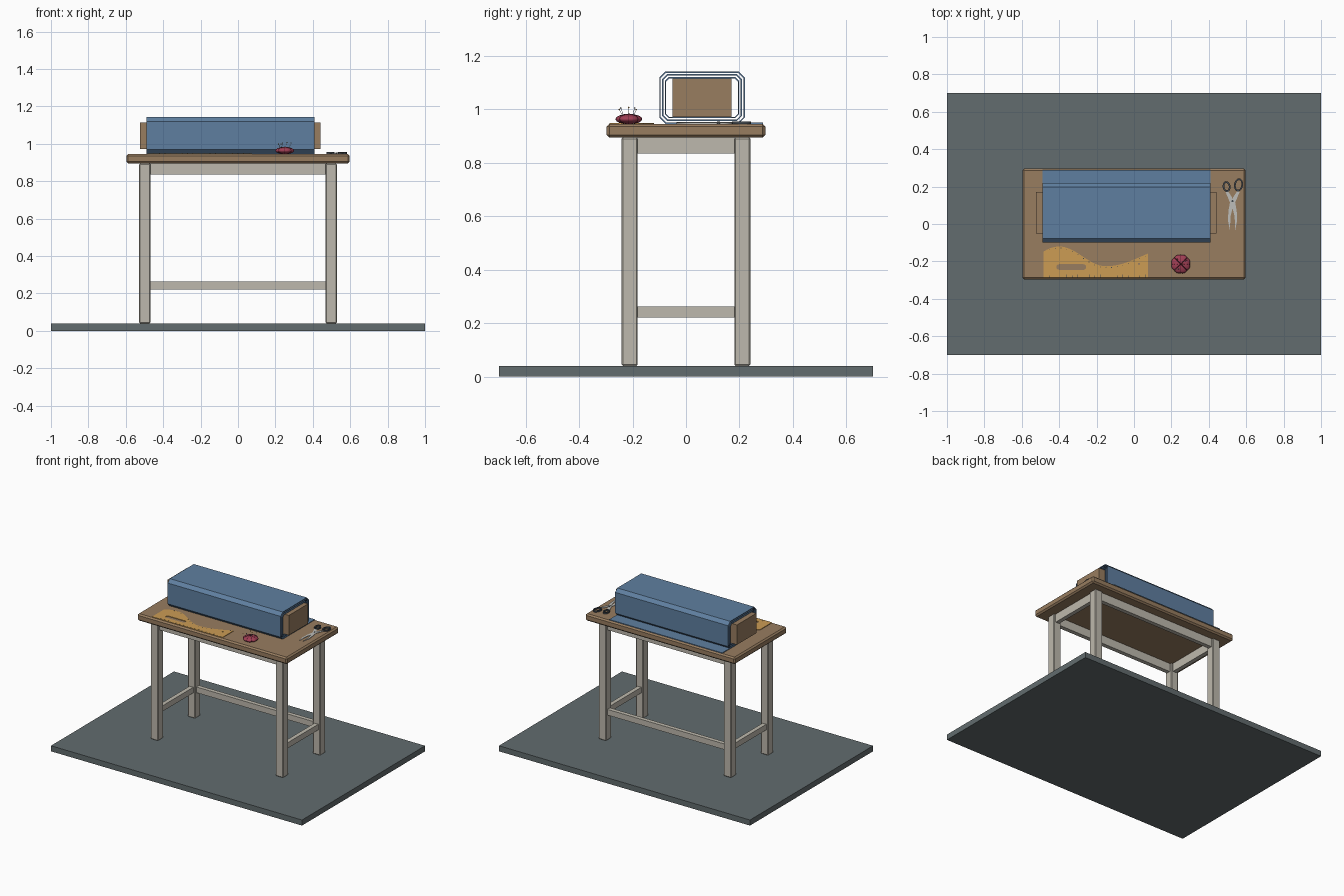
import bpy
import bmesh
from math import cos, sin, pi
from mathutils import Matrix, Vector

cube = bpy.data.objects.get("Cube")
if cube:
    bpy.data.objects.remove(cube, do_unlink=True)


def material(name, r, g, b):
    def lin(v):
        v /= 255
        return v / 12.92 if v <= 0.04045 else ((v + 0.055) / 1.055) ** 2.4
    m = bpy.data.materials.new(name)
    col = (lin(r), lin(g), lin(b), 1)
    m.use_nodes = True
    m.diffuse_color = col
    node = next(n for n in m.node_tree.nodes if n.type == 'BSDF_PRINCIPLED')
    node.inputs["Base Color"].default_value = col
    return m


SLATE = material("slate floor", 98, 108, 110)
WOOD = material("brown wood", 152, 125, 96)
PAINT = material("pale paint", 190, 185, 173)
BLUE = material("blue cloth", 95, 127, 160)
AMBER = material("amber plastic", 204, 156, 84)
RED = material("crimson cloth", 160, 62, 84)
WINE = material("dark red thread", 90, 32, 46)
DARK = material("dark grey", 66, 72, 78)
STEEL = material("steel", 190, 190, 186)
TOP = 0.945


def add(name, mesh, mat):
    mesh.materials.clear()
    mesh.materials.append(mat)
    ob = bpy.data.objects.new(name, mesh)
    bpy.context.collection.objects.link(ob)
    return ob


def from_bmesh(name, bm, mat):
    bmesh.ops.recalc_face_normals(bm, faces=bm.faces)
    mesh = bpy.data.meshes.new(name)
    bm.to_mesh(mesh)
    bm.free()
    return add(name, mesh, mat)


def box(name, x, y, z, mat, bevel=0):
    """Box from (min, max) ranges."""
    bm = bmesh.new()
    ranges = (x, y, z)
    mid = Vector([(a + b) / 2 for a, b in ranges])
    size = [b - a for a, b in ranges]
    bmesh.ops.create_cube(bm, size=1, matrix=Matrix.Translation(mid) @ Matrix.Diagonal((*size, 1)))
    ob = from_bmesh(name, bm, mat)
    if bevel:
        mod = ob.modifiers.new("edge", 'BEVEL')
        mod.width, mod.segments = bevel, 1
    return ob


def curve_mesh(name, loops, mat, cyclic, **settings):
    """Turn poly splines into a mesh object."""
    cu = bpy.data.curves.new(name, 'CURVE')
    for key, value in settings.items():
        setattr(cu, key, value)
    for pts in loops:
        sp = cu.splines.new('POLY')
        sp.points.add(len(pts) - 1)
        for p, co in zip(sp.points, pts):
            p.co = (*co, 1)
        sp.use_cyclic_u = cyclic
    tmp = bpy.data.objects.new(name + " path", cu)
    bpy.context.collection.objects.link(tmp)
    dep = bpy.context.evaluated_depsgraph_get()
    mesh = bpy.data.meshes.new_from_object(tmp.evaluated_get(dep))
    bpy.data.objects.remove(tmp, do_unlink=True)
    return add(name, mesh, mat)


def plate(name, loops, z, thick, mat):
    """Flat outline with holes, lying at height z."""
    flat = [[(x, y, 0) for x, y in pts] for pts in loops]
    ob = curve_mesh(name, flat, mat, True, dimensions='2D', fill_mode='BOTH', extrude=thick / 2)
    ob.location.z = z + thick / 2
    return ob


def tubes(name, paths, radius, mat):
    return curve_mesh(name, paths, mat, False, dimensions='3D', bevel_depth=radius,
                      bevel_resolution=1, use_fill_caps=True)


def ellipse(cx, cy, rx, ry, n=20, turn=0):
    out = []
    for i in range(n):
        a = 2 * pi * i / n
        x, y = rx * cos(a), ry * sin(a)
        out.append((cx + x * cos(turn) - y * sin(turn), cy + x * sin(turn) + y * cos(turn)))
    return out


def balls(name, centres, radius, mat):
    bm = bmesh.new()
    for c in centres:
        bmesh.ops.create_icosphere(bm, subdivisions=1, radius=radius, matrix=Matrix.Translation(c))
    return from_bmesh(name, bm, mat)


# Floor and table
box("floor", (-1, 1), (-0.7, 0.7), (0, 0.04), SLATE)
box("table_top", (-0.597, 0.597), (-0.297, 0.297), (0.895, TOP), WOOD, 0.01)
LX, LY, H = 0.498, 0.211, 0.03
for sx, side in ((-1, "right"), (1, "left")):
    for sy, end in ((-1, "front"), (1, "back")):
        cx, cy = sx * LX, sy * LY
        box(f"{end}_{side}_leg", (cx - H, cx + H), (cy - H, cy + H), (0.04, 0.895), PAINT, 0.005)
    cx = sx * LX
    box(f"{side}_apron", (cx - 0.015, cx + 0.015), (-0.182, 0.182), (0.835, 0.895), PAINT)
    box(f"{side}_stretcher", (cx - 0.015, cx + 0.015), (-0.182, 0.182), (0.222, 0.263), PAINT)
for sy, end in ((-1, "front"), (1, "back")):
    cy = sy * LY
    box(f"{end}_apron", (-0.469, 0.469), (cy - 0.015, cy + 0.015), (0.835, 0.895), PAINT)
box("back_stretcher", (-0.469, 0.469), (LY - 0.015, LY + 0.015), (0.222, 0.263), PAINT)

# Cloth bolt: core board, three wraps with chamfered corners, loose tail
box("bolt_core", (-0.525, 0.44), (-0.05, 0.17), (0.972, 1.115), WOOD)
for i in range(3):
    gap = 0.0105 * i
    y0, y1, z0, z1 = -0.1 + gap, 0.22 - gap, TOP + 0.001 + gap, 1.142 - gap
    c = 0.023 - gap * 0.4
    section = [(y0 + c, z0), (y1 - c, z0), (y1, z0 + c), (y1, z1 - c),
               (y1 - c, z1), (y0 + c, z1), (y0, z1 - c), (y0, z0 + c)]
    bm = bmesh.new()
    ends = [[bm.verts.new((x, y, z)) for y, z in section] for x in (-0.49, 0.41)]
    for k in range(8):
        n = (k + 1) % 8
        bm.faces.new((ends[0][k], ends[0][n], ends[1][n], ends[1][k]))
    wrap = from_bmesh(f"cloth_wrap_{i + 1}", bm, BLUE)
    mod = wrap.modifiers.new("cloth thickness", 'SOLIDIFY')
    mod.thickness, mod.offset, mod.use_even_offset = 0.005, -1, True
box("cloth_tail", (-0.49, 0.41), (0.1, 0.288), (TOP, TOP + 0.005), BLUE)


# Curved ruler with slot, hole and marks
def wave(x):
    if x < -0.15:
        return -0.173 + 0.053 * cos(pi * (x + 0.4) / 0.25)
    return -0.173 - 0.053 * cos(pi * (x + 0.15) / 0.38)


xs = [-0.485 + 0.02 * i for i in range(29)]
outline = [(0.075, -0.286), (-0.485, -0.286)] + [(x, wave(x)) for x in xs]
slot = []
for cx, start in ((-0.27, -pi / 2), (-0.4, pi / 2)):
    slot += [(cx + 0.015 * cos(start + pi * k / 6), -0.23 + 0.015 * sin(start + pi * k / 6))
             for k in range(7)]
plate("curved_ruler", [outline, slot, ellipse(0.027, -0.213, 0.006, 0.006, 10)], TOP, 0.004, AMBER)
MARK = (TOP + 0.004, TOP + 0.0046)
for i in range(18):
    x = -0.45 + 0.03 * i
    length = 0.016 if i % 2 else 0.009
    box("ruler_tick", (x - 0.001, x + 0.001), (-0.285, -0.285 + length), MARK, DARK)
    y = wave(x) - 0.008
    box("ruler_dot", (x - 0.002, x + 0.002), (y - 0.002, y + 0.002), MARK, DARK)

# Pincushion with lobes, thread, button and pins
PX, PY, PZ, R, HZ = 0.25, -0.214, TOP + 0.0185, 0.052, 0.0185
bm = bmesh.new()
bmesh.ops.create_uvsphere(bm, u_segments=32, v_segments=12, radius=1)
for v in bm.verts:
    angle = Vector((v.co.x, v.co.y, 0)).angle(Vector((1, 0, 0)), 0)
    lobe = 0.97 - 0.03 * cos(8 * angle)
    v.co = (PX + v.co.x * R * lobe, PY + v.co.y * R * lobe, PZ + v.co.z * HZ)
cushion = from_bmesh("pincushion", bm, RED)
for p in cushion.data.polygons:
    p.use_smooth = True
threads = []
for k in range(8):
    a = 2 * pi * k / 8
    threads.append([(PX + cos(a) * R * 0.945 * cos(t), PY + sin(a) * R * 0.945 * cos(t), PZ + HZ * sin(t))
                    for t in [pi * (j / 8 - 0.5) for j in range(1, 9)]])
tubes("pincushion_thread", threads, 0.0012, WINE)
balls("pincushion_button", [(PX, PY, PZ + HZ - 0.002)], 0.006, WINE)
heads = [(-0.034, -0.036, 0.055), (-0.012, -0.03, 0.06), (0.012, 0.0, 0.062),
         (0.034, 0.022, 0.06), (-0.02, 0.028, 0.054)]
bases = [(PX + x * 0.6, PY + y * 0.6, TOP + 0.028) for x, y, z in heads]
tops = [(PX + x, PY + y, TOP + z) for x, y, z in heads]
tubes("pins", list(zip(bases, tops)), 0.0008, STEEL)
balls("amber_pin_heads", tops[::2], 0.0032, AMBER)
balls("steel_pin_heads", tops[1::2], 0.0032, STEEL)

# Scissors: mirrored blades, looped handles and pivot
SX = 0.527
blade = [(0.002, 0.142), (0.028, 0.18), (0.037, 0.17), (0.014, 0.115), (0.022, 0.07),
         (0.025, 0.02), (0.014, -0.035), (0.011, 0.04), (-0.004, 0.1)]
for s, side, rx, ry, cy in ((-1, "right", 0.021, 0.029, 0.2), (1, "left", 0.024, 0.035, 0.209)):
    z = TOP + (0.004 if s > 0 else 0.001)
    plate(f"{side}_scissor_blade", [[(SX + s * x, y) for x, y in blade]], z, 0.003, STEEL)
    cx = SX + s * 0.032
    plate(f"{side}_scissor_handle", [ellipse(cx, cy, rx, ry, turn=-s * 0.15),
                                     ellipse(cx, cy, rx - 0.009, ry - 0.009, turn=-s * 0.15)],
          TOP, 0.01, DARK)
plate("scissor_pivot", [ellipse(SX, 0.122, 0.006, 0.006, 10)], TOP, 0.009, DARK)
